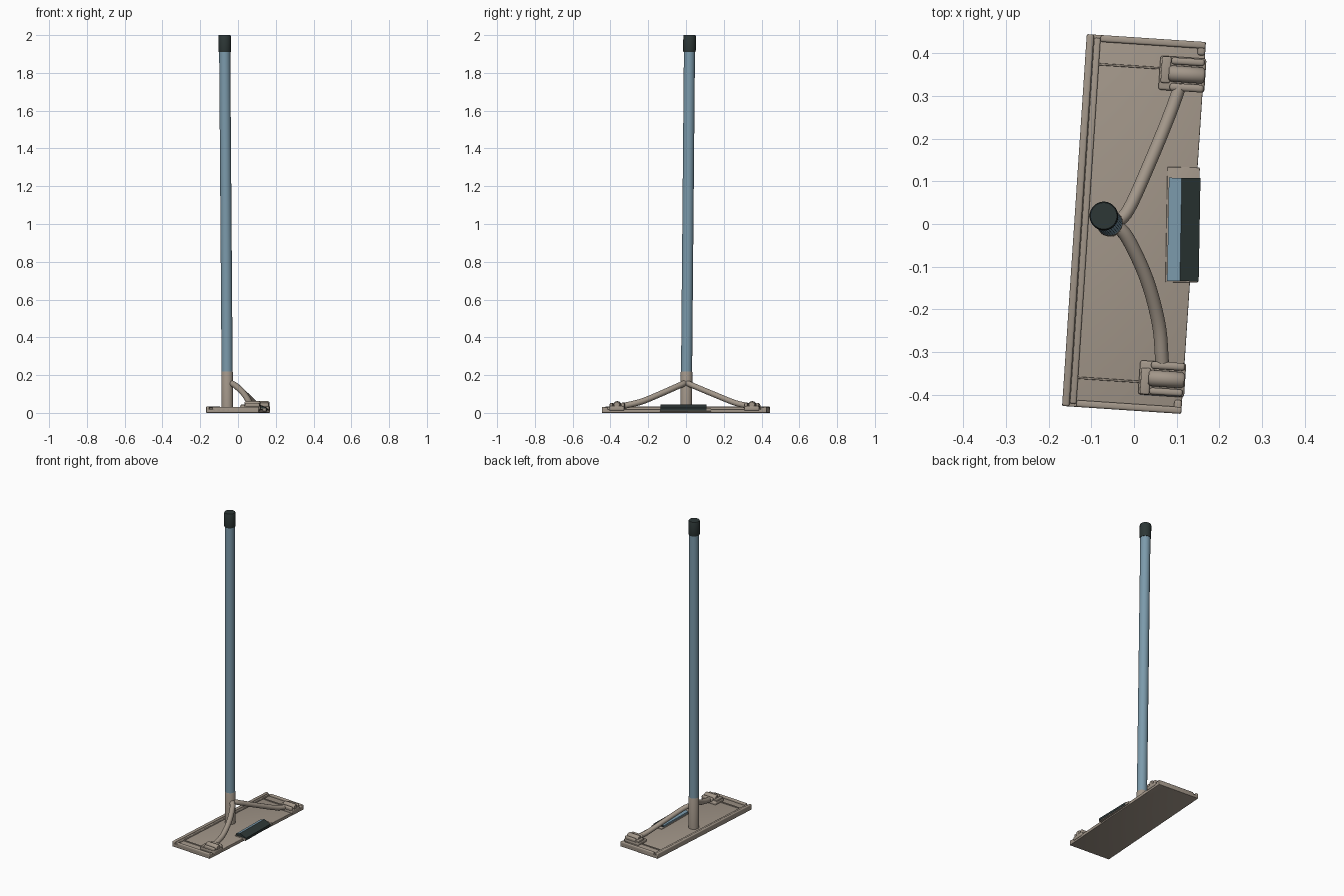
import bpy, bmesh, math
from mathutils import Vector, Matrix

if "Cube" in bpy.data.objects:
    bpy.data.objects.remove(bpy.data.objects["Cube"])

ROT = Matrix.Rotation(math.radians(-3.8), 4, 'Z')   # the base sits slightly twisted
IDENT = Matrix.Identity(4)


def material(name, rgb):
    m = bpy.data.materials.new(name)
    m.diffuse_color = (*rgb, 1)
    m.use_nodes = True
    m.node_tree.nodes["Principled BSDF"].inputs["Base Color"].default_value = m.diffuse_color
    return m


BEIGE = material("beige metal", (0.36, 0.305, 0.25))
BLUE = material("blue grey", (0.20, 0.325, 0.41))
DARK = material("dark rubber", (0.026, 0.038, 0.037))


def finish(name, bm, mats, smooth=True):
    bmesh.ops.recalc_face_normals(bm, faces=bm.faces)
    me = bpy.data.meshes.new(name)
    bm.to_mesh(me)
    bm.free()
    for m in mats:
        me.materials.append(m)
    ob = bpy.data.objects.new(name, me)
    bpy.context.collection.objects.link(ob)
    if smooth:
        bpy.ops.object.select_all(action='DESELECT')
        ob.select_set(True)
        bpy.context.view_layer.objects.active = ob
        bpy.ops.object.shade_smooth_by_angle(angle=math.radians(40))
    return ob


def box(name, x, y, z, mat=BEIGE, bevel=0.004, frame=ROT):
    """Bevelled box from (min, max) ranges, placed in the given frame."""
    bm = bmesh.new()
    bmesh.ops.create_cube(bm, size=1)
    for v in bm.verts:
        v.co = Vector([(r[0] + r[1]) / 2 + c * (r[1] - r[0]) for c, r in zip(v.co, (x, y, z))])
    if bevel:
        bmesh.ops.bevel(bm, geom=bm.edges[:], offset=bevel, segments=3,
                        profile=0.5, affect='EDGES')
    bm.transform(frame)
    return finish(name, bm, [mat])


def tube(name, pts, radii, mat=BEIGE, sides=32, frame=IDENT):
    """Capped round tube through points, one radius per point."""
    pts = [frame @ Vector(p) for p in pts]
    bm = bmesh.new()
    rings = []
    for i, p in enumerate(pts):
        t = (pts[min(i + 1, len(pts) - 1)] - pts[max(i - 1, 0)]).normalized()
        a = t.cross(Vector((1, 0.3, 0)) if abs(t.z) > 0.9 else Vector((0, 0, 1))).normalized()
        b = t.cross(a)
        rings.append([bm.verts.new(p + radii[i] * (math.cos(k) * a + math.sin(k) * b))
                      for k in (2 * math.pi * j / sides for j in range(sides))])
    for r, s in zip(rings, rings[1:]):
        for j in range(sides):
            k = (j + 1) % sides
            bm.faces.new((r[j], r[k], s[k], s[j]))
    bm.faces.new(rings[0])
    bm.faces.new(rings[-1])
    return finish(name, bm, [mat])


def spline(p, n=6):
    """Smooth (Catmull-Rom) path through the points."""
    p = [Vector(q) for q in p]
    p = [2 * p[0] - p[1]] + p + [2 * p[-1] - p[-2]]
    out = []
    for a, b, c, d in zip(p, p[1:], p[2:], p[3:]):
        for i in range(n):
            t = i / n
            out.append(0.5 * (2 * b + (c - a) * t + (2 * a - 5 * b + 4 * c - d) * t * t
                              + (3 * b - a - 3 * c + d) * t ** 3))
    return out + [p[-2]]


# base plate with its double long rim
box("base_plate", (-0.14, 0.14), (-0.437, 0.437), (0, 0.02), bevel=0.003)
box("outer_rim", (-0.14, -0.123), (-0.437, 0.437), (0.008, 0.034), bevel=0.005)
box("inner_rim", (-0.122, -0.107), (-0.43, 0.43), (0.008, 0.029), bevel=0.004)

# end rims, cross ribs and clamps, mirrored to both ends
for s, end in ((1, "back"), (-1, "front")):
    def yr(a, b):
        return tuple(sorted((s * a, s * b)))
    box(end + "_end_rim", (-0.107, 0.14), yr(0.421, 0.437), (0.008, 0.032), bevel=0.005)
    box(end + "_rim_hook", (0.122, 0.14), yr(0.405, 0.437), (0.008, 0.030), bevel=0.006)
    box(end + "_cross_rib", (-0.108, 0.04), yr(0.366, 0.371), (0.015, 0.026), bevel=0.0015)
    box(end + "_clamp_base", (0.036, 0.144), yr(0.318, 0.398), (0.012, 0.036), bevel=0.006)
    box(end + "_clamp_cheek", (0.062, 0.14), yr(0.380, 0.396), (0.03, 0.052), bevel=0.006)
    box(end + "_clamp_collar", (0.062, 0.142), yr(0.318, 0.336), (0.03, 0.054), bevel=0.007)
    box(end + "_clamp_tab", (0.04, 0.062), yr(0.335, 0.397), (0.03, 0.044), bevel=0.004)
    tube(end + "_clamp_barrel", [(x, s * 0.358, 0.043) for x in (0.058, 0.064, 0.136, 0.142)],
         [0.014, 0.019, 0.019, 0.014], sides=20, frame=ROT)

# diagonal braces from the socket down to the clamps
left = spline([(-0.045, 0.0, 0.160), (-0.012, 0.035, 0.145), (0.04, 0.15, 0.097),
               (0.085, 0.26, 0.053), (0.108, 0.325, 0.038)])
right = spline([(-0.045, 0.0, 0.160), (-0.014, -0.035, 0.145), (0.03, -0.13, 0.103),
                (0.058, -0.235, 0.060), (0.066, -0.325, 0.038)])
tube("back_brace", left, [0.015] * len(left), sides=20)
tube("front_brace", right, [0.016] * len(right), sides=20)


# leaning pole: socket, shaft and rubber grip
def axis(z):
    return (-0.056 - 0.0075 * z, 0.001 + 0.009 * z, z)


tube("pole_socket", [axis(z) for z in (0.012, 0.215, 0.22)], [0.031, 0.031, 0.029])
tube("pole_shaft", [axis(z) for z in (0.215, 1.0, 1.915)], [0.0295] * 3, BLUE)
tube("grip_cap", [axis(z) for z in (1.91, 1.915, 1.994, 2.0)], [0.032, 0.0335, 0.0335, 0.031], DARK)

# foot pad: beige tray, blue wedge with a dark sloping outer face
PAD = Matrix.Rotation(math.radians(-1), 4, 'Z')
box("pad_tray", (0.076, 0.152), (-0.135, 0.135), (0.008, 0.024), bevel=0.002, frame=PAD)
bm = bmesh.new()
profile = [(0.080, 0.012), (0.080, 0.034), (0.110, 0.045), (0.154, 0.026), (0.154, 0.012)]
ends = [[bm.verts.new((x, y, z)) for x, z in profile] for y in (-0.132, 0.11)]
for i in range(5):
    j = (i + 1) % 5
    bm.faces.new((ends[0][i], ends[0][j], ends[1][j], ends[1][i]))
for e in ends:
    bm.faces.new(e)
bmesh.ops.recalc_face_normals(bm, faces=bm.faces)
for f in bm.faces:
    f.material_index = 1 if f.normal.x > 0.2 or abs(f.normal.y) > 0.9 else 0
bm.transform(PAD)
finish("foot_pad", bm, [BLUE, DARK], smooth=False)
